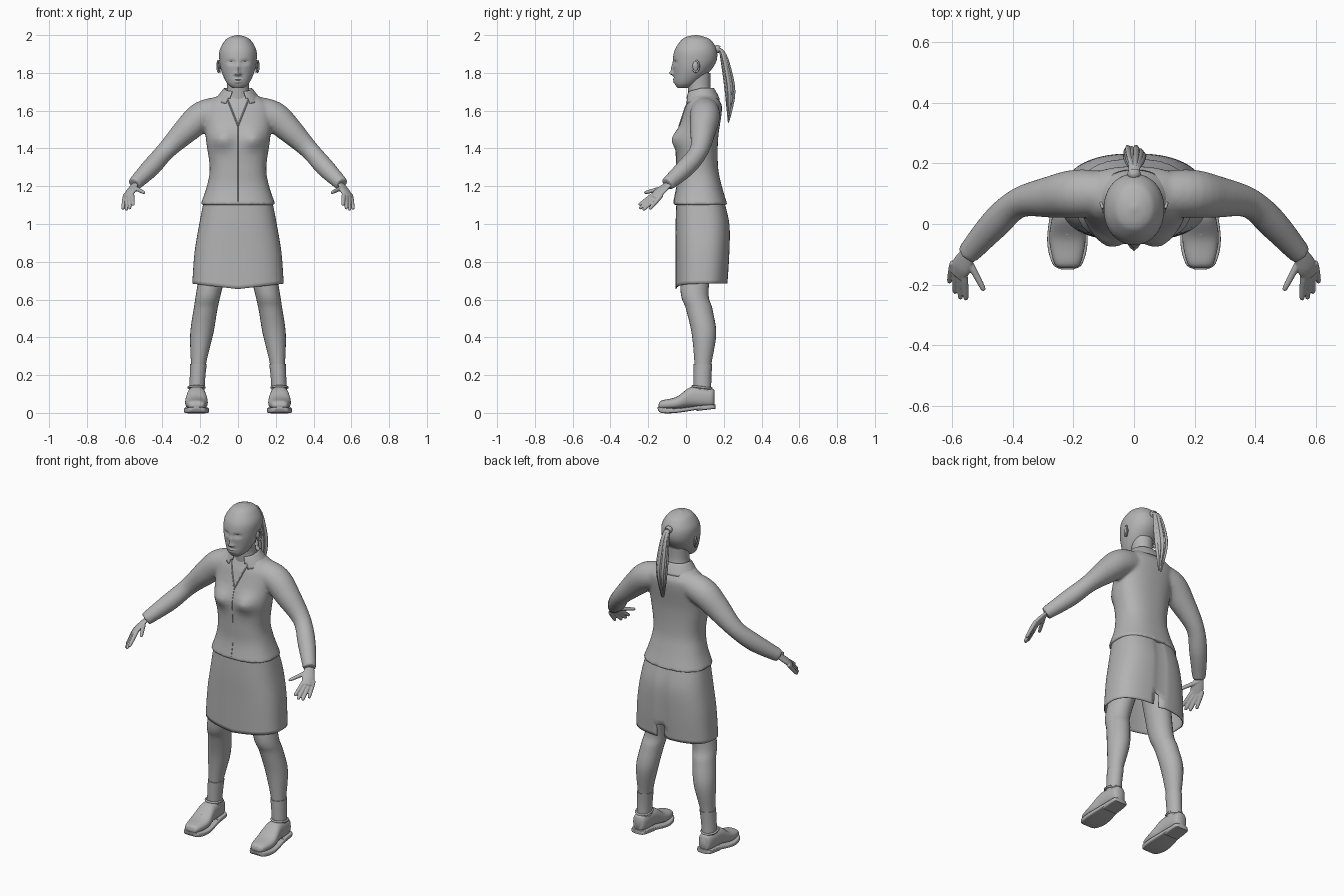
import bpy, bmesh, math, random
from mathutils import Vector

random.seed(4)
if "Cube" in bpy.data.objects:
    bpy.data.objects.remove(bpy.data.objects["Cube"])

GREY = (0.45, 0.45, 0.45, 1)
material = bpy.data.materials.new("plain grey")
material.use_nodes = True
material.diffuse_color = GREY
material.node_tree.nodes["Principled BSDF"].inputs["Base Color"].default_value = GREY


def spline(rows, steps):
    """Smooth curve through rows of numbers."""
    rows = [Vector(row) for row in rows]
    padded = [rows[0]] + rows + [rows[-1]]
    out = []
    for before, start, end, after in zip(padded, padded[1:], padded[2:], padded[3:]):
        leave, arrive = (end - before) / 2, (after - start) / 2
        for j in range(steps):
            t = j / steps
            blend = t * t * (3 - 2 * t)
            out.append(start.lerp(end, blend) + leave * t * (1 - t) ** 2 - arrive * t * t * (1 - t))
    return out + [rows[-1]]


def rounded(value, power):
    return math.copysign(abs(value) ** (2 / power), value)


def circle(count):
    return [(math.cos(math.tau * i / count), math.sin(math.tau * i / count)) for i in range(count)]


def loft(rows, count=48, power=2.4, steps=6, centre=lambda level: 0, along_y=False):
    """Rings from rows of (level, half width, low side, high side)."""
    rings = []
    for level, half, low, high in spline(rows, steps):
        ring = []
        for c, s in circle(count):
            x = centre(level) + half * rounded(c, power)
            v = (low + high) / 2 + (high - low) / 2 * rounded(s, power)
            ring.append(Vector((x, level, v) if along_y else (x, v, level)))
        rings.append(ring)
    return rings


def tube(rows, count=10, steps=4, flat=1, ref=(.3, .2, .9)):
    """Rings along a path of (x, y, z, radius)."""
    points, rings = spline(rows, steps), []
    for i, point in enumerate(points):
        ahead, behind = points[min(i + 1, len(points) - 1)], points[max(i - 1, 0)]
        direction = ahead.xyz - behind.xyz
        side = direction.cross(Vector(ref)).normalized()
        up = side.cross(direction).normalized() * flat
        rings.append([point.xyz + point.w * (c * side + s * up) for c, s in circle(count)])
    return rings


def flip(rings):
    return [[Vector((-v.x, v.y, v.z)) for v in ring] for ring in rings]


def bump(rings, x, z, amount, width, height):
    """Push the front of a loft in or out around both (x, z) and (-x, z)."""
    for ring in rings:
        middle = sum(v.y for v in ring) / len(ring)
        for v in ring:
            if v.y < middle:
                v.y += amount * math.exp(-((abs(v.x) - x) / width) ** 2 - ((v.z - z) / height) ** 2)


def make(name, parts, caps=True, mirror=False, voxel=None, smooth=4, thick=None, drop=None):
    bm = bmesh.new()
    for rings in parts:
        loops = [[bm.verts.new(v) for v in ring] for ring in rings]
        for a, b in zip(loops, loops[1:]):
            for i in range(len(a)):
                bm.faces.new((a[i - 1], a[i], b[i], b[i - 1]))
        if caps:
            bm.faces.new(loops[0])
            bm.faces.new(loops[-1])
    if drop:
        unwanted = [f for f in bm.faces if drop(f.calc_center_median())]
        bmesh.ops.delete(bm, geom=unwanted, context='FACES')
    bmesh.ops.recalc_face_normals(bm, faces=bm.faces[:])
    mesh = bpy.data.meshes.new(name)
    bm.to_mesh(mesh)
    bm.free()
    mesh.materials.append(material)
    part = bpy.data.objects.new(name, mesh)
    bpy.context.collection.objects.link(part)
    if mirror:
        part.modifiers.new("mirror", 'MIRROR').use_mirror_merge = False
    if voxel:
        remesh = part.modifiers.new("blend", 'REMESH')
        remesh.mode, remesh.voxel_size, remesh.use_smooth_shade = 'VOXEL', voxel, True
        part.modifiers.new("soften", 'SMOOTH').iterations = smooth
    if thick:
        part.modifiers.new("cloth", 'SOLIDIFY').thickness = thick
    bpy.ops.object.select_all(action='DESELECT')
    bpy.context.view_layer.objects.active = part
    part.select_set(True)
    bpy.ops.object.shade_smooth_by_angle(angle=math.radians(50))
    return part


# Shirt: torso and sleeves blended into one surface
torso = loft([(1.1, .2, -.07, .22), (1.2, .165, -.05, .19), (1.3, .15, -.05, .17), (1.45, .17, -.05, .17),
              (1.6, .18, -.01, .19), (1.65, .15, .01, .18), (1.7, .07, .03, .14)])
bump(torso, x=.085, z=1.45, amount=-.036, width=.06, height=.05)
sleeve = tube([(.1, .1, 1.6, .075), (.19, .1, 1.57, .08), (.27, .09, 1.5, .07),
               (.38, .07, 1.39, .05), (.46, 0, 1.3, .05), (.55, -.1, 1.21, .037)], count=24)
shirt = make("shirt", [torso, sleeve, flip(sleeve)], voxel=.009, smooth=5)

# Neckline and front seam laid on the shirt surface
bpy.context.view_layer.update()
worn = shirt.evaluated_get(bpy.context.evaluated_depsgraph_get())


def on_shirt(x, z, radius):
    hit, place, _, _ = worn.ray_cast(Vector((x, -1, z)), Vector((0, 1, 0)))
    return (x, place.y if hit else 0, z, radius)


neckline = tube([on_shirt(.01 * i, 1.52 + .025 * i, .004) for i in range(7)], steps=2)
seam = tube([on_shirt(0, 1.12 + .04 * i, .002) for i in range(11)], steps=2)
make("shirt_opening", [neckline, flip(neckline), seam])

# Folded collar with points at the front
collar = loft([(1.7, .066, .02, .135), (1.72, .073, .01, .145), (1.7, .09, 0, .16), (1.66, .12, -.01, .18)],
              power=2.2, steps=3)
for ring in collar:
    for v in ring:
        v.z -= .022 * max(0, min(1, 1 - v.y / .08))
make("collar", [collar], caps=False, thick=.004,
     drop=lambda c: c.y < .06 and abs(c.x) < .03 + (1.71 - c.z) * .4)

# Skirt: open shell, longer at the front, pleat and vent at the back
skirt = loft([(1.13, .18, -.05, .2), (1, .205, -.055, .23), (.85, .23, -.055, .23), (.685, .242, -.055, .22)],
             count=64, power=2.6)
for ring in skirt:
    for v in ring:
        if v.y < .08:
            v.z -= .03 * max(0, (.85 - v.z) * 6) * max(0, 1 - abs(v.x) * 4)
        elif abs(v.x) < .004:
            v.y -= .012
make("skirt", [skirt], caps=False, thick=.005,
     drop=lambda c: c.y > .1 and 0 < c.x < .03 and c.z < .75)


# Legs and socks, bowing outward towards the ankle
def leg_centre(z):
    return .22 - .16 * z * z


shin = [(.26, .04, .045, .135), (.18, .037, .045, .13), (.1, .037, .045, .13)]
leg = [(1, .08, -.02, .17), (.66, .067, -.03, .12), (.55, .063, 0, .14), (.42, .061, .03, .16)] + shin
make("leg", [loft(leg, count=24, power=2, centre=leg_centre)], mirror=True)
sock = [(z, half + .004, low - .004, high + .004) for z, half, low, high in shin]
make("sock", [loft(sock, count=24, power=2, centre=leg_centre)], mirror=True)


# Shoes: upper, sole, heel, ankle rim and laces
def shoe_part(name, rows, power):
    make(name, [loft(rows, 28, power, centre=lambda y: .22, along_y=True)], mirror=True)


shoe_part("shoe_upper", [(-.145, .02, .03, .045), (-.13, .043, .02, .065), (-.05, .06, .02, .085),
                         (.03, .05, .03, .138), (.13, .04, .03, .13), (.15, .02, .04, .12)], power=2.5)
shoe_part("shoe_sole", [(-.15, .02, .02, .03), (-.13, .05, 0, .03), (-.05, .067, 0, .025),
                        (.08, .05, .02, .04), (.14, .045, .025, .045), (.155, .025, .03, .045)], power=6)
shoe_part("shoe_heel", [(.055, .05, .01, .04), (.14, .045, .02, .04), (.155, .025, .02, .04)], power=6)
rim = [(.22 + .043 * c, .085 + .05 * s, .135 - .006 * s, .006) for c, s in circle(16)]
laces = []
for y in (-.035, -.015, .005):
    top = .115 + .7 * y
    laces.append(tube([(.22 + x, y, top - 15 * x * x, .004) for x in (-.03, 0, .03)]))
make("shoe_trim", [tube(rim + rim[:1], steps=2)] + laces, mirror=True)

# Hands: palm, fanned fingers and thumb blended together
across = Vector((.04, .04, -.01))
normal = Vector((.03, -.08, -.06)).cross(across)
hand = [tube([(.535, -.08, 1.225, .026), (.55, -.1, 1.205, .027), (.57, -.14, 1.17, .036),
              (.583, -.17, 1.14, .03)], count=16, flat=.42, ref=normal)]


def finger(base, tip):
    shape = ((-.25, .011), (.1, .012), (.5, .011), (.9, .009), (1, .005))
    hand.append(tube([(*base.lerp(tip, along), radius) for along, radius in shape]))


for i in range(4):
    arch = Vector((0, -.02, -.015)) * math.sin(i)
    finger(Vector((.56, -.18, 1.15)) + across * i / 3,
           Vector((.555, -.25, 1.1)).lerp(Vector((.61, -.19, 1.08)), i / 3) + arch)
finger(Vector((.545, -.125, 1.19)), Vector((.495, -.22, 1.165)))
make("hand", hand, mirror=True, voxel=.0035, smooth=2)

# Head with sculpted face
head = loft([(1.72, .03, -.045, .01), (1.745, .058, -.06, .06), (1.8, .085, -.065, .12), (1.86, .098, -.07, .16),
             (1.92, .097, -.06, .163), (1.97, .07, -.028, .136), (1.99, .043, 0, .1), (2, .008, .045, .06)],
            count=96, power=2.1, steps=10)
nose_tip = (0, 1.797, -.02, .013, .011)
nose_bridge = (0, 1.82, -.013, .01, .022)
nostril = (.014, 1.793, -.008, .007, .006)
eye_socket = (.036, 1.855, .013, .02, .011)
eyelid = (.037, 1.853, -.007, .013, .005)
upper_lip = (0, 1.765, -.008, .022, .005)
lower_lip = (0, 1.752, -.008, .018, .005)
for feature in (nose_tip, nose_bridge, nostril, eye_socket, eyelid, upper_lip, lower_lip):
    bump(head, *feature)
make("head", [head])
make("neck", [loft([(1.66, .075, .015, .15), (1.72, .058, .01, .13), (1.8, .06, 0, .13)], power=2)])

# Ears: outer rim with a filled bowl
rim = [(.103 + .006 * s, .052 + .017 * s, 1.835 + .03 * c, .005) for c, s in circle(14)[:10]]
bowl = [(.094, .048, 1.8, .004), (.097, .05, 1.82, .012), (.098, .05, 1.84, .016), (.098, .05, 1.86, .008)]
make("ear", [tube(rim, steps=2), tube(bowl, flat=.5, ref=(1, 0, 0))], mirror=True)

# Ponytail: overlapping strands held by a band
strands = []
for i in range(16):
    spread = math.sqrt(i / 16)
    x, y = .034 * math.cos(i * 2.4) * spread, .02 * math.sin(i * 2.4) * spread
    tip = 1.535 + random.uniform(0, .07) * spread
    path = ((.145, 1.925, .008, .4), (.185, 1.92, .008, .4), (.21, 1.85, .011, .8),
            (.235, 1.7, .012, 1), (.224, tip, .002, .35))
    strands.append(tube([(x * wide, back + y * wide, z, radius) for back, z, radius, wide in path], flat=.7))
make("ponytail", strands)
make("hair_band", [tube([(0, .155, 1.926, .018), (0, .165, 1.926, .022), (0, .178, 1.923, .018)], count=16)])
